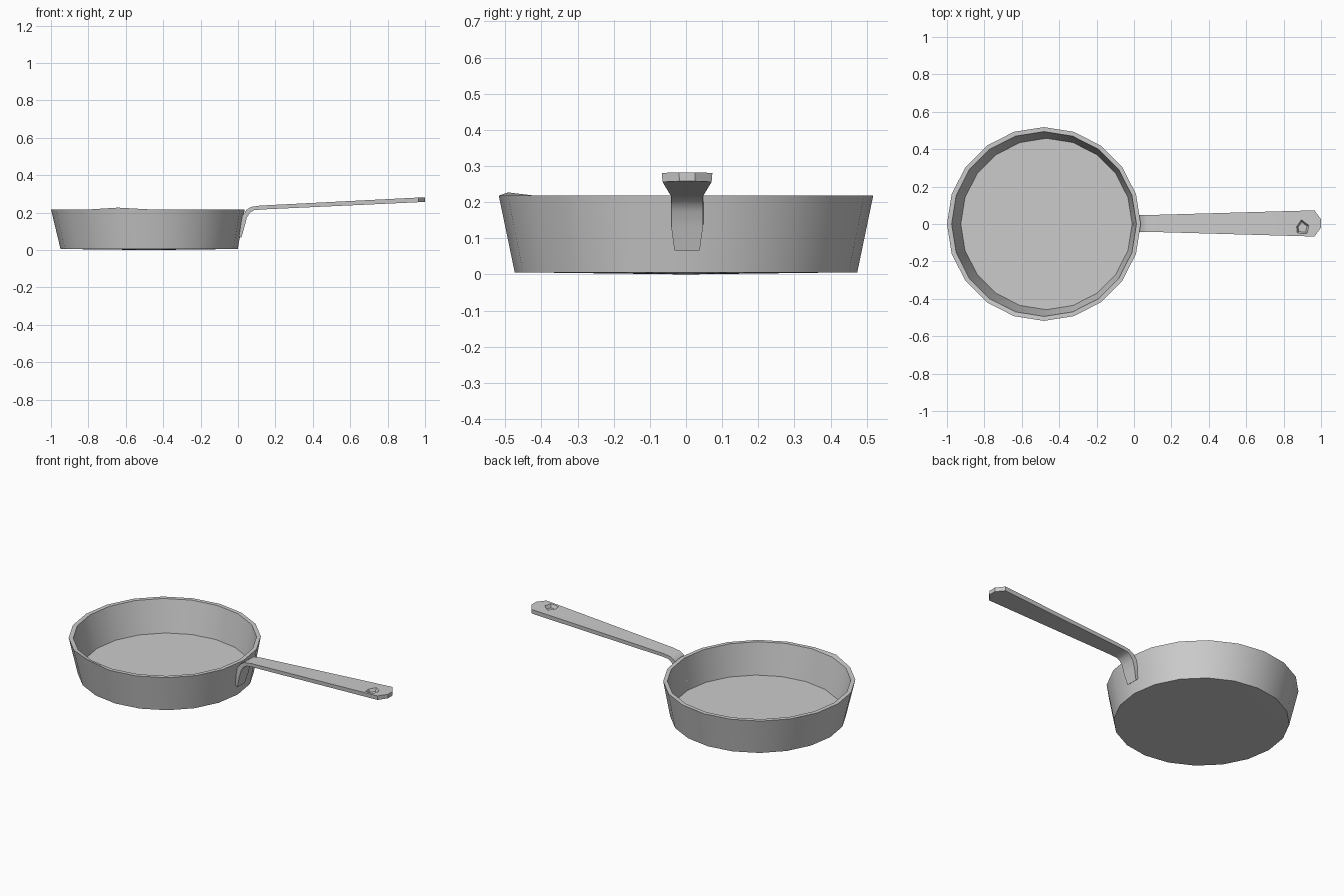
import bpy, bmesh, math

if "Cube" in bpy.data.objects:
    bpy.data.objects.remove(bpy.data.objects["Cube"])

SIDES = 20


def finish(name, bm, angle=30):
    bmesh.ops.recalc_face_normals(bm, faces=bm.faces)
    mesh = bpy.data.meshes.new(name)
    bm.to_mesh(mesh)
    bm.free()
    obj = bpy.data.objects.new(name, mesh)
    bpy.context.collection.objects.link(obj)
    if angle:
        bpy.ops.object.select_all(action='DESELECT')
        obj.select_set(True)
        bpy.context.view_layer.objects.active = obj
        bpy.ops.object.shade_smooth_by_angle(angle=math.radians(angle))
    return obj


def loft(bm, rings):
    for a, b in zip(rings, rings[1:]):
        n = len(a)
        for i in range(n):
            j = (i + 1) % n
            bm.faces.new((a[i], a[j], b[j], b[i]))


# Pan body: tapered wall with inner floor, (centre x, radius, z) from base to floor
bm = bmesh.new()
profile = [(-0.475, 0.474, 0.006), (-0.482, 0.518, 0.218),
           (-0.481, 0.494, 0.218), (-0.468, 0.458, 0.033)]
rings = []
for cx, r, z in profile:
    rings.append([bm.verts.new((cx + r * math.cos(2 * math.pi * i / SIDES),
                                r * math.sin(2 * math.pi * i / SIDES), z))
                  for i in range(SIDES)])
loft(bm, rings)
bm.faces.new(rings[-1])
base = bm.verts.new((-0.475, 0, 0))
for i in range(SIDES):
    bm.faces.new((base, rings[0][i], rings[0][(i + 1) % SIDES]))
# slight raised spot on the front rim
rings[1][SIDES * 7 // 10].co.z = 0.227
finish("pan_body", bm)

# Handle: sections as (upper x, z, lower x, z, half width)
sections = [(-0.006, 0.085, 0.018, 0.066, 0.036),
            (0.012, 0.14, 0.036, 0.13, 0.045),
            (0.024, 0.185, 0.048, 0.175, 0.045),
            (0.045, 0.215, 0.064, 0.200, 0.045),
            (0.070, 0.231, 0.085, 0.213, 0.045),
            (0.120, 0.238, 0.125, 0.217, 0.046),
            (0.965, 0.281, 0.965, 0.256, 0.070),
            (1.000, 0.282, 1.000, 0.258, 0.022)]
bm = bmesh.new()
rings = []
for ux, uz, lx, lz, w in sections:
    y = 0.003
    rings.append([bm.verts.new(p) for p in
                  ((ux, y - w, uz), (ux, y + w, uz),
                   (lx, y + w * 0.97, lz), (lx, y - w * 0.97, lz))])
loft(bm, rings)
bm.faces.new(rings[0])
bm.faces.new(rings[-1])
handle = finish("handle", bm)

# Five-sided hanging recess in the top of the handle
bm = bmesh.new()
outline = [(0.868, -0.015), (0.895, 0.024), (0.935, -0.008),
           (0.925, -0.052), (0.872, -0.050)]
cx, cy = 0.9, -0.02
rings = [[bm.verts.new((cx + (x - cx) * s, cy + (y - cy) * s, z)) for x, y in outline]
         for s, z in ((0.7, 0.260), (1.0, 0.279), (1.0, 0.32))]
loft(bm, rings)
bm.faces.new(rings[0])
bm.faces.new(rings[-1])
cutter = finish("recess_cutter", bm, 0)
cutter.hide_render = True
cutter.hide_set(True)
cut = handle.modifiers.new("recess", 'BOOLEAN')
cut.operation = 'DIFFERENCE'
cut.solver = 'EXACT'
cut.object = cutter
